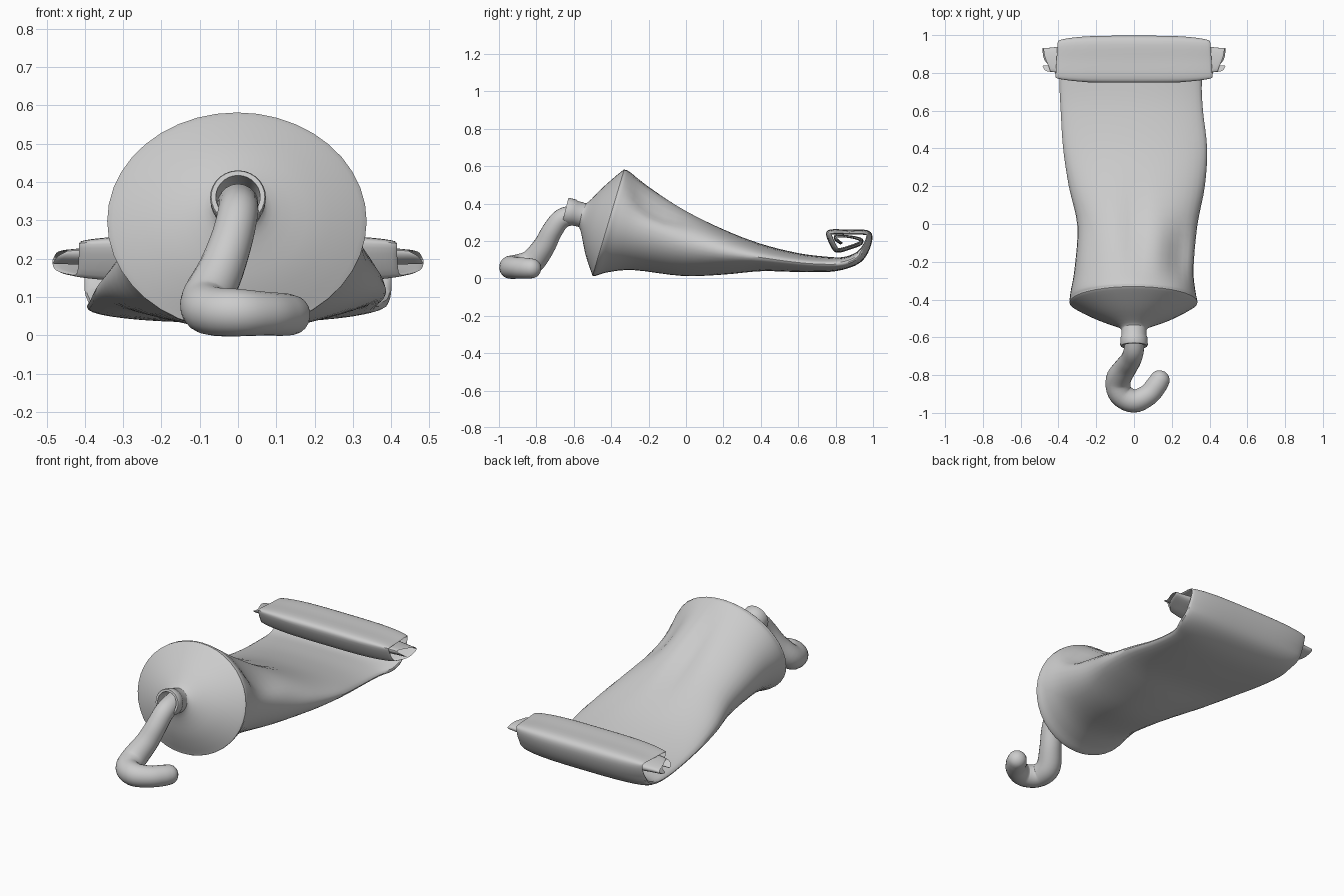
import bpy, bmesh, math
from mathutils import Vector

if "Cube" in bpy.data.objects:
    bpy.data.objects.remove(bpy.data.objects["Cube"])


def catmull(pts, sub):
    """Resample a list of equal-length tuples with a Catmull-Rom spline."""
    out = []
    n = len(pts)
    for i in range(n - 1):
        quad = zip(pts[max(i - 1, 0)], pts[i], pts[i + 1], pts[min(i + 2, n - 1)])
        quad = list(quad)
        for k in range(sub):
            t = k / sub
            out.append(tuple(0.5 * (2 * b + (c - a) * t + (2 * a - 5 * b + 4 * c - d) * t * t
                                    + (3 * b - a - 3 * c + d) * t ** 3) for a, b, c, d in quad))
    out.append(tuple(pts[-1]))
    return out


def loft(name, rings, caps=True, closed=False, angle=40):
    """Skin a list of vertex rings."""
    bm = bmesh.new()
    vr = [[bm.verts.new(p) for p in r] for r in rings]
    n = len(vr[0])
    pairs = list(zip(vr, vr[1:])) + ([(vr[-1], vr[0])] if closed else [])
    for a, b in pairs:
        for i in range(n):
            j = (i + 1) % n
            bm.faces.new((a[i], a[j], b[j], b[i]))
    if caps and not closed:
        bm.faces.new(vr[0])
        bm.faces.new(vr[-1])
    bmesh.ops.recalc_face_normals(bm, faces=bm.faces)
    me = bpy.data.meshes.new(name)
    bm.to_mesh(me)
    bm.free()
    ob = bpy.data.objects.new(name, me)
    bpy.context.collection.objects.link(ob)
    bpy.ops.object.select_all(action='DESELECT')
    ob.select_set(True)
    bpy.context.view_layer.objects.active = ob
    bpy.ops.object.shade_smooth_by_angle(angle=math.radians(angle))
    return ob


def spow(v, e):
    return math.copysign(abs(v) ** e, v)


def bump(x, y, cx, cy, sx, sy):
    return math.exp(-((x - cx) / sx) ** 2 - ((y - cy) / sy) ** 2)


def section(s, n=40):
    """Cross-section through a top point and a bottom point, with dents."""
    yt, zt, yb, zb, xl, xr, e = s
    ring = []
    for k in range(n):
        a = 2 * math.pi * k / n
        c, v = spow(math.cos(a), e), spow(math.sin(a), e)
        x = (xl + xr) / 2 + (xr - xl) / 2 * c
        y = (yt + yb) / 2 + (yt - yb) / 2 * v
        z = (zt + zb) / 2 + (zt - zb) / 2 * v
        if v > 0 and -0.33 < y < 0.7:
            fade = min(1, (y + 0.33) / 0.08) * v
            z -= fade * (0.03 * bump(x, y, 0.0, -0.03, 0.06, 0.2)
                         + 0.09 * bump(x, y, 0.26, -0.17, 0.08, 0.15))
        # rolled tail pinches slightly toward its ends
        if y > 0.75:
            w = (x / 0.41) ** 4
            y += (0.87 - y) * 0.14 * min(w, 1.3)
            if z > 0.13:
                z += (0.2 - z) * 0.14 * min(w, 1.3)
        ring.append((x, y, z))
    return ring


# Tube: shoulder, squeezed body, flat tail (top y z, bottom y z, left, right, exponent)
body = [(-0.545, 0.40, -0.575, 0.28, -0.065, 0.065, 1),
        (-0.52, 0.41, -0.56, 0.24, -0.09, 0.09, 1),
        (-0.44, 0.49, -0.538, 0.13, -0.21, 0.21, 1),
        (-0.345, 0.572, -0.505, 0.03, -0.328, 0.322, 1),
        (-0.325, 0.58, -0.49, 0.012, -0.34, 0.335, 1),
        (-0.30, 0.57, -0.42, 0.032, -0.336, 0.326, 1),
        (-0.2, 0.50, -0.28, 0.044, -0.315, 0.315, 1),
        (0, 0.37, -0.02, 0.013, -0.30, 0.335, 1),
        (0.2, 0.265, 0.2, 0.02, -0.345, 0.375, 1),
        (0.4, 0.185, 0.4, 0.038, -0.375, 0.387, 1),
        (0.6, 0.135, 0.6, 0.034, -0.388, 0.365, 0.95),
        (0.75, 0.116, 0.76, 0.034, -0.395, 0.36, 0.85)]
# Rolled-up tail (y, z, thickness, half width)
roll = [(0.85, 0.083, 0.066, 0.39), (0.92, 0.112, 0.058, 0.40), (0.96, 0.16, 0.044, 0.40),
        (0.982, 0.225, 0.03, 0.40), (0.965, 0.245, 0.026, 0.405), (0.87, 0.247, 0.026, 0.41),
        (0.772, 0.248, 0.026, 0.415), (0.762, 0.233, 0.026, 0.415), (0.797, 0.157, 0.026, 0.42),
        (0.82, 0.15, 0.024, 0.44), (0.87, 0.163, 0.022, 0.475), (0.935, 0.188, 0.02, 0.485),
        (0.938, 0.206, 0.016, 0.48), (0.88, 0.222, 0.014, 0.47), (0.80, 0.226, 0.014, 0.445),
        (0.80, 0.208, 0.014, 0.47), (0.83, 0.185, 0.012, 0.485)]
for i, (y, z, th, w) in enumerate(roll):
    p, q = roll[max(i - 1, 0)], roll[min(i + 1, len(roll) - 1)]
    d = Vector((q[0] - p[0], q[1] - p[1])).normalized() * th / 2
    body.append((y - d.y, z + d.x, y + d.y, z - d.x, -w, w, 0.7))
loft("tube_body", [section(s) for s in catmull(body, 4)])

# Nozzle: hollow collar turned around the tilted axis
axis = Vector((0, -0.96, 0.24)).normalized()
up = Vector((1, 0, 0)).cross(axis)
if up.z < 0:
    up = -up
base = Vector((0, -0.545, 0.336))
profile = [(0.0, 0.066), (0.05, 0.067), (0.06, 0.072), (0.098, 0.073),
           (0.104, 0.070), (0.104, 0.058), (0.03, 0.054), (0.0, 0.05)]
rings = []
for h, r in profile:
    rings.append([base + axis * h + r * (math.cos(a) * Vector((1, 0, 0)) + math.sin(a) * up)
                  for a in (2 * math.pi * k / 28 for k in range(28))])
loft("nozzle", rings, closed=True)

# Squeezed-out paste: swept tube with a rounded tip (x, y, z, radius)
path = [(0, -0.57, 0.343, 0.053), (0, -0.66, 0.322, 0.053), (-0.015, -0.715, 0.255, 0.055),
        (-0.045, -0.76, 0.17, 0.06), (-0.083, -0.825, 0.088, 0.067), (-0.07, -0.9, 0.064, 0.064),
        (0, -0.937, 0.059, 0.062), (0.075, -0.905, 0.056, 0.057), (0.118, -0.855, 0.054, 0.056),
        (0.137, -0.825, 0.053, 0.053)]
pts = catmull(path, 5)
tip, prev = Vector(pts[-1][:3]), Vector(pts[-2][:3])
end = (tip - prev).normalized()
for k in range(1, 6):
    a = k * math.pi / 2 / 5.2
    pts.append((*(tip + end * 0.05 * math.sin(a)), 0.053 * math.cos(a)))
rings = []
side = Vector((1, 0, 0))
for i, p in enumerate(pts):
    t = (Vector(pts[min(i + 1, len(pts) - 1)][:3]) - Vector(pts[max(i - 1, 0)][:3])).normalized()
    side = (side - t * side.dot(t)).normalized()
    other = t.cross(side)
    rings.append([Vector(p[:3]) + p[3] * (math.cos(a) * side + math.sin(a) * other)
                  for a in (2 * math.pi * k / 20 for k in range(20))])
loft("paste", rings, angle=60)
